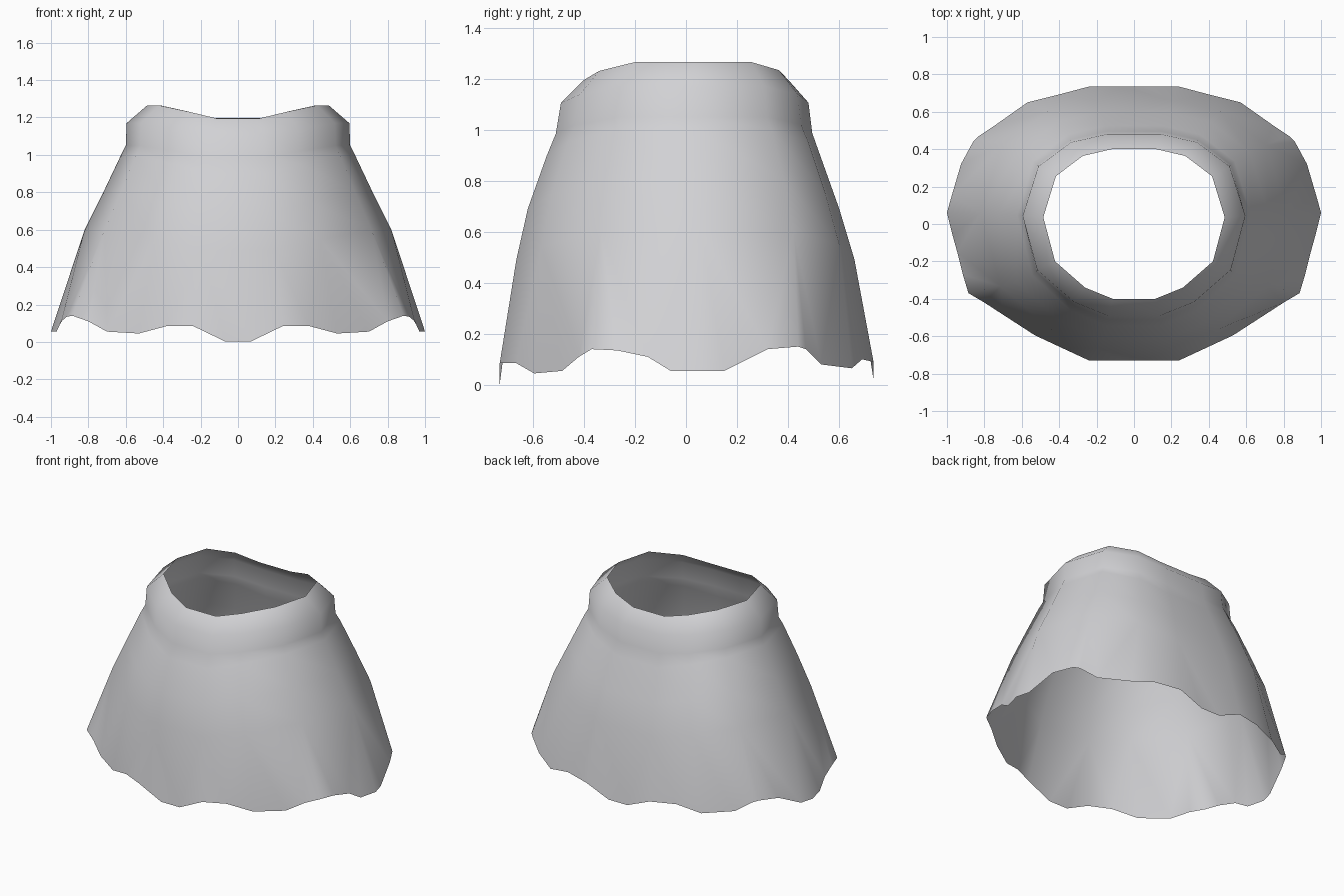
import bpy, bmesh

cube = bpy.data.objects.get("Cube")
if cube:
    bpy.data.objects.remove(cube, do_unlink=True)

# Cloth colour
cloth = bpy.data.materials.new("pale_grey_cloth")
cloth.use_nodes = True
COLOUR = (0.64, 0.64, 0.66, 1)
cloth.diffuse_color = COLOUR
cloth.node_tree.nodes["Principled BSDF"].inputs["Base Color"].default_value = COLOUR

# Half cross-section, front to back, at unit radius
SECTION = [(.235, -1), (.54, -.85), (.87, -.5), (1, .09), (.86, .64), (.565, .91), (.245, 1)]

# Rings, waist down: half width, front depth, back depth, side height, front height
RINGS = [
    (.485, .40, .40, 1.265, 1.195),
    (.595, .49, .48, 1.17, 1.105),
    (.60, .51, .495, 1.05, .985),
    (.625, .545, .525, 1.0, .90),
    (.72, .62, .60, .80, .69),
    (.82, .665, .66, .60, .49),
]

# Scalloped hem, one side, grouped by the column each group starts at
HEM = [
    [(.24, -.73, .085), (.38, -.665, .085)],
    [(.53, -.595, .045), (.70, -.485, .055), (.80, -.42, .11)],
    [(.885, -.37, .14), (.915, -.27, .135), (.945, -.15, .11), (.97, -.06, .055)],
    [(1, .06, .055), (.975, .15, .055), (.925, .32, .14)],
    [(.86, .44, .15), (.83, .47, .14), (.74, .53, .08)],
    [(.57, .65, .065), (.41, .69, .10)],
    [(.24, .735, .09), (.07, .735, .02)],
]
FRONT_DIP = (.07, -.73, .003)


def mirrored(p):
    return (-p[0], p[1], p[2])


def ring_points(rx, front, back, z_side, z_front):
    """One closed ring whose sides sit higher than its front and back."""
    half = []
    for ux, uy in SECTION:
        w = min(1, max(0, (ux - .235) / .6))
        half.append((ux * rx, uy * (front if uy < 0 else back),
                     z_front + (z_side - z_front) * w))
    return half + [mirrored(p) for p in reversed(half)]


bm = bmesh.new()
rings = [[bm.verts.new(p) for p in ring_points(*r)] for r in RINGS]
count = len(rings[0])

# Waistband and body
for upper, lower in zip(rings, rings[1:]):
    for i in range(count):
        j = (i + 1) % count
        bm.faces.new((upper[i], lower[i], lower[j], upper[j]))

# Hem loop, remembering which hem vertex lies under each column
half = [(p, k == 0) for group in HEM for k, p in enumerate(group)]
loop = half + [(mirrored(p), c) for p, c in reversed(half)]
loop += [(mirrored(FRONT_DIP), False), (FRONT_DIP, False)]
hem = [bm.verts.new(p) for p, _ in loop]
columns = [i for i, (_, is_column) in enumerate(loop) if is_column]

# Lower panels, each spanning from one column to the next
last = rings[-1]
for i in range(count):
    j = (i + 1) % count
    start, end = columns[i], columns[j]
    if end < start:
        end += len(hem)
    span = [hem[k % len(hem)] for k in range(start, end + 1)]
    middle = len(span) // 2
    for k in range(len(span) - 1):
        top = last[i] if k < middle else last[j]
        bm.faces.new((top, span[k], span[k + 1]))
    bm.faces.new((last[i], span[middle], last[j]))

for face in bm.faces:
    face.smooth = True

mesh = bpy.data.meshes.new("skirt")
bm.to_mesh(mesh)
bm.free()
mesh.materials.append(cloth)
skirt = bpy.data.objects.new("skirt", mesh)
bpy.context.collection.objects.link(skirt)
